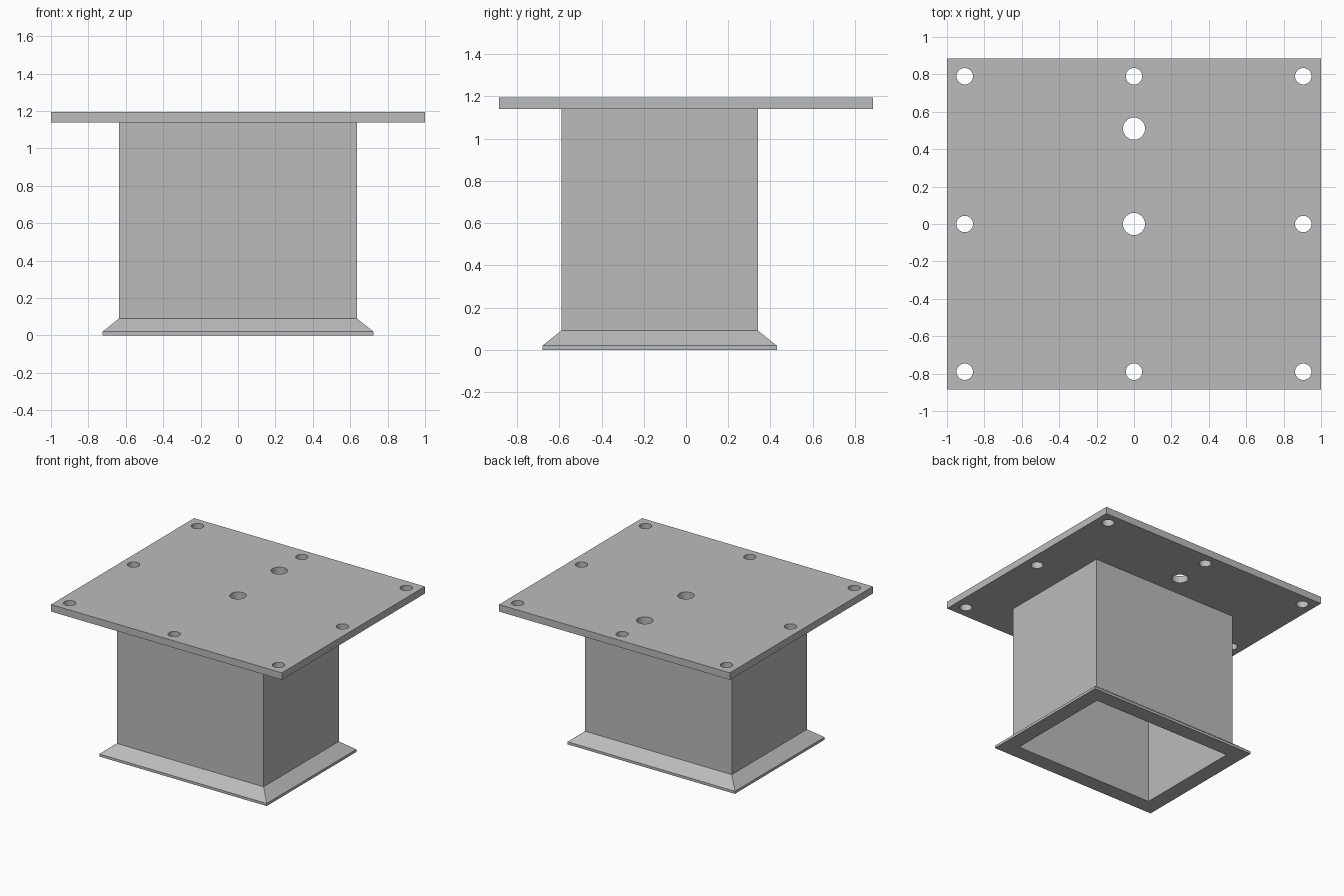
import bpy, bmesh

if "Cube" in bpy.data.objects:
    bpy.data.objects.remove(bpy.data.objects["Cube"])

PLATE_X, PLATE_Y = 1.0, 0.885
PLATE_Z0, PLATE_Z1 = 1.14, 1.195
SLEEVE_Y = -0.125          # sleeve sits toward the front of the plate

grey = bpy.data.materials.new("plain_grey")
grey.diffuse_color = (0.5, 0.5, 0.5, 1)
grey.use_nodes = True
grey.node_tree.nodes["Principled BSDF"].inputs["Base Color"].default_value = grey.diffuse_color


def finish(bm, name):
    bmesh.ops.recalc_face_normals(bm, faces=bm.faces)
    mesh = bpy.data.meshes.new(name)
    bm.to_mesh(mesh)
    bm.free()
    mesh.materials.append(grey)
    obj = bpy.data.objects.new(name, mesh)
    bpy.context.collection.objects.link(obj)
    return obj


# Mounting plate
bm = bmesh.new()
bmesh.ops.create_cube(bm, size=1)
for v in bm.verts:
    v.co.x *= 2 * PLATE_X
    v.co.y *= 2 * PLATE_Y
    v.co.z = PLATE_Z1 if v.co.z > 0 else PLATE_Z0
plate = finish(bm, "mounting_plate")

# Bolt holes around the rim and two larger holes on the centre line
holes = [(x * 0.905, y * 0.79, 0.044) for x in (-1, 0, 1) for y in (-1, 0, 1) if x or y]
holes += [(0, 0, 0.059), (0, 0.51, 0.059)]
bm = bmesh.new()
for x, y, r in holes:
    new = bmesh.ops.create_cone(bm, cap_ends=True, segments=32, radius1=r, radius2=r, depth=0.3)
    bmesh.ops.translate(bm, verts=new["verts"], vec=(x, y, 1.17))
cutter = finish(bm, "hole_cutter")
cutter.hide_render = True
cutter.hide_viewport = True
cut = plate.modifiers.new("holes", "BOOLEAN")
cut.operation, cut.solver, cut.object = "DIFFERENCE", "EXACT", cutter

# Hollow rectangular sleeve with a flared foot: (half x, half y, z) around the wall section
section = [(0.603, 0.433, 0.0), (0.725, 0.555, 0.0), (0.725, 0.555, 0.02),
           (0.635, 0.465, 0.092), (0.635, 0.465, PLATE_Z0), (0.603, 0.433, PLATE_Z0)]
bm = bmesh.new()
rings = [[bm.verts.new((sx * hx, SLEEVE_Y + sy * hy, z))
          for sx, sy in ((-1, -1), (1, -1), (1, 1), (-1, 1))] for hx, hy, z in section]
for i, ring in enumerate(rings):
    nxt = rings[(i + 1) % len(rings)]
    for j in range(4):
        k = (j + 1) % 4
        bm.faces.new((ring[j], ring[k], nxt[k], nxt[j]))
finish(bm, "flared_sleeve")

# Round hole walls shade smooth, all hard edges stay sharp
bpy.context.view_layer.objects.active = plate
plate.select_set(True)
bpy.ops.object.modifier_apply(modifier="holes")
bpy.ops.object.shade_smooth_by_angle()
bpy.data.objects.remove(cutter)
